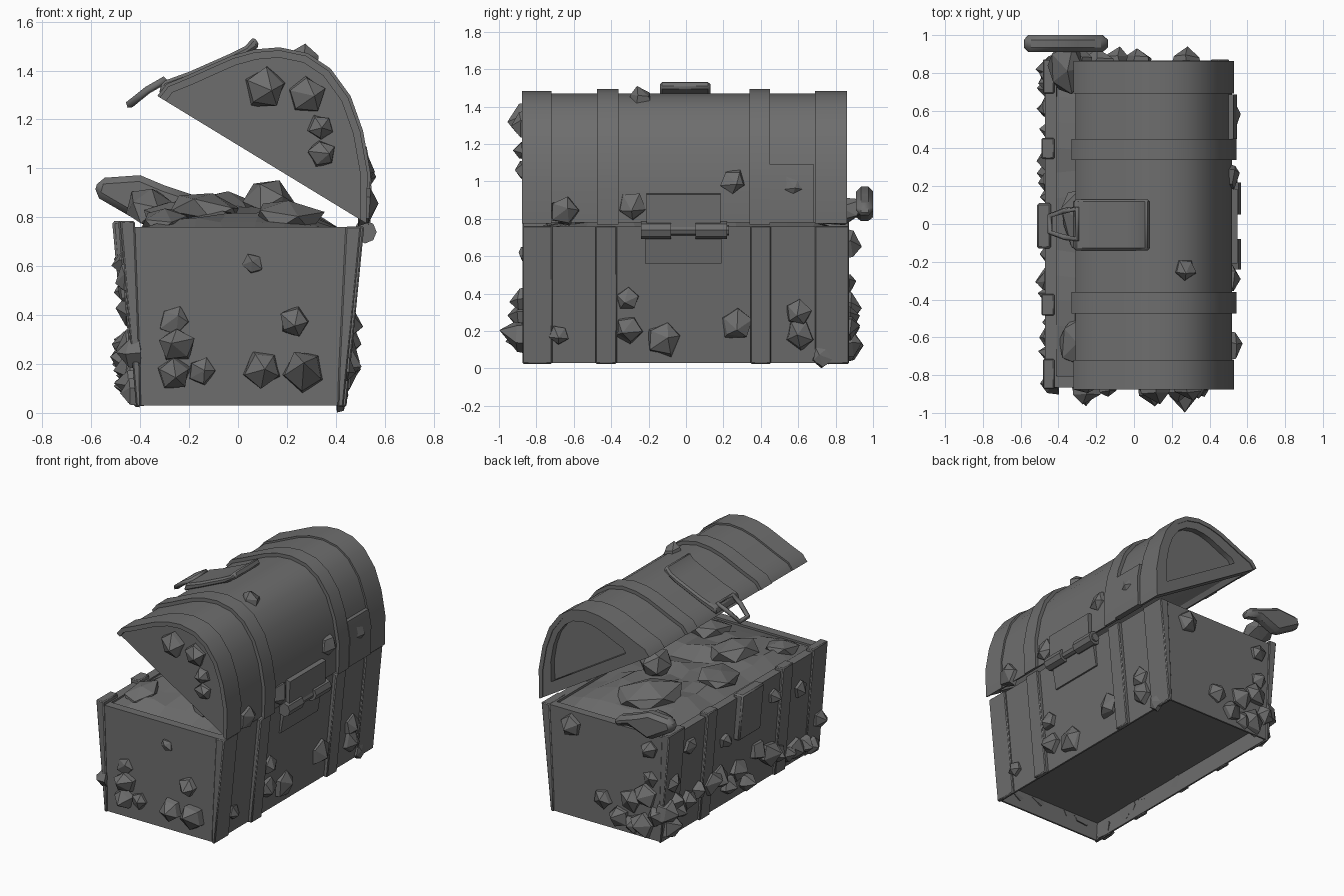
import bpy, bmesh, math, random
from mathutils import Vector, Matrix

if "Cube" in bpy.data.objects:
    bpy.data.objects.remove(bpy.data.objects["Cube"])

random.seed(7)
R = random.uniform
GREY = bpy.data.materials.new('dark_grey')
GREY.diffuse_color = (0.155, 0.155, 0.155, 1)
GREY.use_nodes = True
GREY.node_tree.nodes["Principled BSDF"].inputs["Base Color"].default_value = GREY.diffuse_color


def finish(name, bm, smooth=True):
    bmesh.ops.recalc_face_normals(bm, faces=bm.faces)
    me = bpy.data.meshes.new(name)
    bm.to_mesh(me)
    bm.free()
    me.materials.append(GREY)
    ob = bpy.data.objects.new(name, me)
    bpy.context.collection.objects.link(ob)
    if smooth:
        bpy.ops.object.select_all(action='DESELECT')
        ob.select_set(True)
        bpy.context.view_layer.objects.active = ob
        bpy.ops.object.shade_smooth_by_angle(angle=math.radians(32))
    return ob


def prism(name, pts, y0, y1, bevel=0):
    """Extrude an x-z outline along y."""
    bm = bmesh.new()
    f = bm.faces.new([bm.verts.new((x, y0, z)) for x, z in pts])
    ext = bmesh.ops.extrude_face_region(bm, geom=[f])['geom']
    bmesh.ops.translate(bm, vec=(0, y1 - y0, 0),
                        verts=[v for v in ext if isinstance(v, bmesh.types.BMVert)])
    ob = finish(name, bm)
    if bevel:
        m = ob.modifiers.new('bevel', 'BEVEL')
        m.width, m.segments = bevel, 1
    return ob


# ---- body: tapered box, open tray on top, recessed floor underneath
def wall(side, z, out=0.0):
    """x of the tapered side wall at height z"""
    return (-0.405 - 0.065 * z / 0.76 - out) if side < 0 else (0.415 + 0.075 * z / 0.76 + out)


bm = bmesh.new()
rings = []
for z, inset in ((0.15, 0.025), (0.03, 0.012), (0.03, 0), (0.76, 0), (0.76, 0.06), (0.70, 0.06)):
    x0, x1, y = wall(-1, z) + inset, wall(1, z) - inset, 0.865 - inset
    rings.append([bm.verts.new(p) for p in ((x0, -y, z), (x1, -y, z), (x1, y, z), (x0, y, z))])
for a, b in zip(rings, rings[1:]):
    for i in range(4):
        bm.faces.new((a[i], a[(i + 1) % 4], b[(i + 1) % 4], b[i]))
bm.faces.new(rings[0])
bm.faces.new(rings[-1])
finish('chest_body', bm)

BANDS = [(-0.874, -0.715, 0.014), (-0.485, -0.37, 0.026), (0.345, 0.455, 0.026), (0.69, 0.872, 0.014)]
for side in (-1, 1):
    for i, (y0, y1, out) in enumerate(BANDS):
        top = 0.785 if side < 0 else 0.762
        o = out if side > 0 else out * 0.7
        pts = [(wall(side, z, k), z) for z, k in ((0.025, o), (top, o), (top, -0.05), (0.16, -0.02), (0.025, -0.01))]
        prism(f'body_band_{"front" if side < 0 else "back"}_{i}', pts, y0, y1, 0.006)

# ---- lid: hollow arched shell, tilted open
ARC = [(-0.32, 1.29), (-0.285, 1.335), (-0.2, 1.37), (-0.1, 1.415), (-0.02, 1.45), (0.07, 1.475),
       (0.17, 1.483), (0.28, 1.46), (0.37, 1.40), (0.45, 1.29), (0.50, 1.15), (0.53, 0.98), (0.525, 0.775)]


def arc(off):
    """lid outline moved outwards by off, its ends kept on the opening line"""
    out = []
    for i, p in enumerate(ARC):
        a, b = Vector(ARC[max(i - 1, 0)]), Vector(ARC[min(i + 1, len(ARC) - 1)])
        d = (b - a).normalized()
        n = Vector((-d.y, d.x))
        if i in (0, len(ARC) - 1):
            n = Vector((-0.85, 0.52)) if i == 0 else Vector((0.85, -0.52))
        out.append(tuple(Vector(p) + n * off))
    return out


def arch(name, y0, y1, outer, inner):
    prism(name, arc(outer) + arc(inner)[::-1], y0, y1)


arch('lid_shell', -0.85, 0.84, -0.012, -0.05)
for i, (y0, y1, o) in enumerate([(-0.876, -0.72, 0.0), (-0.475, -0.36, 0.012),
                                 (0.34, 0.45, 0.012), (0.69, 0.862, 0.0)]):
    arch(f'lid_band_{i}', y0, y1, o, -0.03)
prism('lid_end_front', arc(-0.02), -0.862, -0.80)
prism('lid_end_back', arc(-0.03), 0.78, 0.815)
# raised frame around the recessed end panel
rim = arc(-0.02)
hole = [(0.21 + (x - 0.19) * 0.68, 1.19 + (z - 1.18) * 0.68) for x, z in ARC]
prism('lid_rim_arch', rim + hole[::-1], 0.80, 0.856)
prism('lid_rim_sill', [rim[0], hole[0], hole[-1], rim[-1]], 0.80, 0.856)
# patch plate on the lid's rear
prism('lid_patch', [(0.5, 0.78), (0.54, 0.78), (0.546, 0.98), (0.526, 1.09), (0.5, 1.09)], 0.45, 0.685)

# ---- hinge
prism('hinge_lower_plate', [(0.45, 0.56), (0.482, 0.56), (0.515, 0.75), (0.45, 0.75)], -0.22, 0.19)
prism('hinge_upper_plate', [(0.5, 0.74), (0.54, 0.74), (0.547, 0.93), (0.5, 0.94)], -0.21, 0.185)
for name, y0, y1, r in (('hinge_barrel_left', -0.24, -0.08, 0.047), ('hinge_barrel_right', 0.05, 0.22, 0.047),
                        ('hinge_pin', -0.2, 0.23, 0.028)):
    prism(name, [(0.52 + r * math.cos(k * math.pi / 4), 0.74 + r * math.sin(k * math.pi / 4))
                 for k in range(8)], y0, y1)

# ---- clasp on the lid, lock plate on the body
prism('clasp_plate', [(-0.325, 1.30), (-0.31, 1.355), (-0.2, 1.395), (-0.03, 1.47), (0.03, 1.50), (0.065, 1.54),
                      (0.09, 1.50), (0.0, 1.44), (-0.2, 1.35)], -0.14, 0.13, 0.012)
cu = bpy.data.curves.new('clasp_loop', 'CURVE')
cu.dimensions, cu.bevel_depth, cu.bevel_resolution = '3D', 0.017, 0
cu.materials.append(GREY)
sp = cu.splines.new('POLY')
loop = [(-0.30, -0.08, 1.36), (-0.37, -0.07, 1.32), (-0.445, -0.045, 1.26),
        (-0.445, 0.045, 1.26), (-0.37, 0.07, 1.32), (-0.30, 0.08, 1.36)]
sp.points.add(len(loop) - 1)
for p, c in zip(sp.points, loop):
    p.co = (*c, 1)
sp.use_cyclic_u = True
bpy.context.collection.objects.link(bpy.data.objects.new('clasp_loop', cu))
prism('lock_plate', [(-0.485, 0.46), (-0.515, 0.785), (-0.44, 0.785), (-0.42, 0.46)], -0.13, 0.11, 0.01)

# ---- heap inside the chest
bm = bmesh.new()
bmesh.ops.create_grid(bm, x_segments=7, y_segments=12, size=1)
for v in bm.verts:
    u, w = v.co.x, v.co.y
    edge = (1 - u ** 4) * (1 - w ** 6)
    v.co = (0.005 + 0.425 * u + R(-.03, .03) * edge, 0.81 * w + R(-.03, .03) * edge,
            0.745 + edge * (0.07 - 0.02 * u + R(-0.035, 0.035)))
finish('treasure_heap', bm, False)


def rock(name, loc, size, rot=(0, 0, 0), jit=0.12):
    """faceted lump"""
    bm = bmesh.new()
    bmesh.ops.create_icosphere(bm, subdivisions=1, radius=1.1)
    for v in bm.verts:
        v.co *= 1 + R(-jit, jit)
        v.co = Vector(c * s for c, s in zip(v.co, size))
    ob = finish(name, bm, False)
    ob.location, ob.rotation_euler = loc, rot


prism('overhanging_shard', [(-0.59, 0.89), (-0.57, 0.96), (-0.4, 0.972), (-0.3, 0.93), (-0.15, 0.88), (-0.13, 0.81),
                            (-0.25, 0.84), (-0.4, 0.78)], 0.91, 1.0, 0.025)
rock('shard_stem', (-0.36, 0.83, 0.84), (0.1, 0.14, 0.075), (0.25, 0.1, 0))
rock('heap_lump_0', (-0.12, -0.35, 0.83), (0.15, 0.17, 0.07), (0.1, 0.2, 0.4))
rock('heap_lump_1', (-0.27, 0.02, 0.82), (0.12, 0.19, 0.04), (0.1, -0.2, 0.3))
rock('heap_lump_2', (-0.05, 0.48, 0.81), (0.2, 0.22, 0.08), (0, 0.1, 0.2))
rock('heap_lump_3', (0.12, 0.15, 0.86), (0.10, 0.12, 0.10), (0, 0.5, 0.2))
rock('heap_lump_4', (0.2, -0.55, 0.80), (0.14, 0.14, 0.07), (0.2, 0.1, 0))
rock('heap_lump_5', (-0.3, -0.62, 0.78), (0.09, 0.13, 0.05), (0.2, 0, 0))


# ---- crystal growths: angular knobs standing on a surface
def growths(name, normal, spots):
    bm = bmesh.new()
    rot = Vector((0, 0, 1)).rotation_difference(Vector(normal)).to_matrix().to_4x4()
    for x, y, z, r, h in spots:
        mat = Matrix.Translation((x, y, z)) @ rot @ Matrix.Rotation(R(0, 6), 4, 'Z')
        levels = []
        for lr, lh in ((1.1, -0.02), (1.0, h * 0.35)):
            levels.append([bm.verts.new(mat @ Vector((lr * r * R(.85, 1.15) * math.cos(k * math.tau / 5),
                                                      lr * r * R(.85, 1.15) * math.sin(k * math.tau / 5),
                                                      lh + R(-.01, .01)))) for k in range(5)])
        tip = bm.verts.new(mat @ Vector((R(-.4, .4) * r, R(-.4, .4) * r, h)))
        a, b = levels
        for k in range(5):
            j = (k + 1) % 5
            bm.faces.new((a[k], a[j], b[j], b[k]))
            bm.faces.new((b[k], b[j], tip))
        bm.faces.new(a[::-1])
    finish(name, bm, False)


growths('crystals_left_end', (0, -1, 0),
        [(x, -0.865, z, r, h) for x, z, r, h in (
            (-0.26, 0.38, .06, .03), (-0.25, 0.28, .07, .09), (-0.26, 0.16, .065, .10), (-0.15, 0.17, .055, .05),
            (0.10, 0.18, .075, .10), (0.23, 0.37, .06, .08), (0.27, 0.17, .085, .133), (0.06, 0.61, .04, .03),
            (0.11, 1.33, .08, .09), (0.28, 1.30, .075, .07), (0.34, 1.17, .05, .06), (0.345, 1.06, .055, .05))])
growths('crystals_right_end', (0, 1, 0),
        [(x, 0.86, z, r, h) for x, z, r, h in (
            (0.27, 0.66, .075, .08), (-0.1, 0.13, .065, .08), (-0.18, 0.26, .08, .07),
            (-0.28, 0.12, .08, .09), (-0.3, 0.33, .075, .08), (-0.38, 0.2, .065, .07), (-0.2, 0.1, .06, .06),
            (0.03, 0.22, .065, .07), (-0.33, 0.45, .06, .05), (-0.33, 0.65, .06, .06))])
growths('crystals_back', (1, 0, 0),
        [(wall(1, z), y, z, r, h) for y, z, r, h in (
            (-0.31, 0.37, .06, .06), (-0.31, 0.21, .07, .07), (-0.12, 0.16, .09, .06), (0.27, 0.24, .085, .06),
            (0.6, 0.30, .065, .06), (0.61, 0.18, .075, .07), (-0.68, 0.18, .05, .05), (0.73, 0.065, .055, .03))]
        + [(0.51, y, z, r, h) for y, z, r, h in (
            (0.25, 1.0, .065, .05), (-0.29, 0.87, .07, .055), (0.57, 0.98, .07, .055), (-0.65, 0.84, .075, .065))])
growths('crystal_lid_top', (0.2, 0, 1), [(0.27, -0.24, 1.45, .055, .06)])
low = [(0.82 - 1.64 * k / 15 + R(-.03, .03), R(0.1, 0.3), R(.055, .08), R(.07, .1)) for k in range(16)]
low += [(0.78, 0.11, .08, .09), (0.74, 0.27, .07, .08), (0.78, 0.42, .06, .06), (0.62, 0.62, .06, .05),
        (-0.6, 0.55, .06, .05), (0.22, 0.5, .05, .06), (-0.3, 0.62, .05, .06), (-0.78, 0.08, .06, .07)]
growths('crystals_front', (-1, 0, 0), [(wall(-1, z), y, z, r, h) for y, z, r, h in low])
